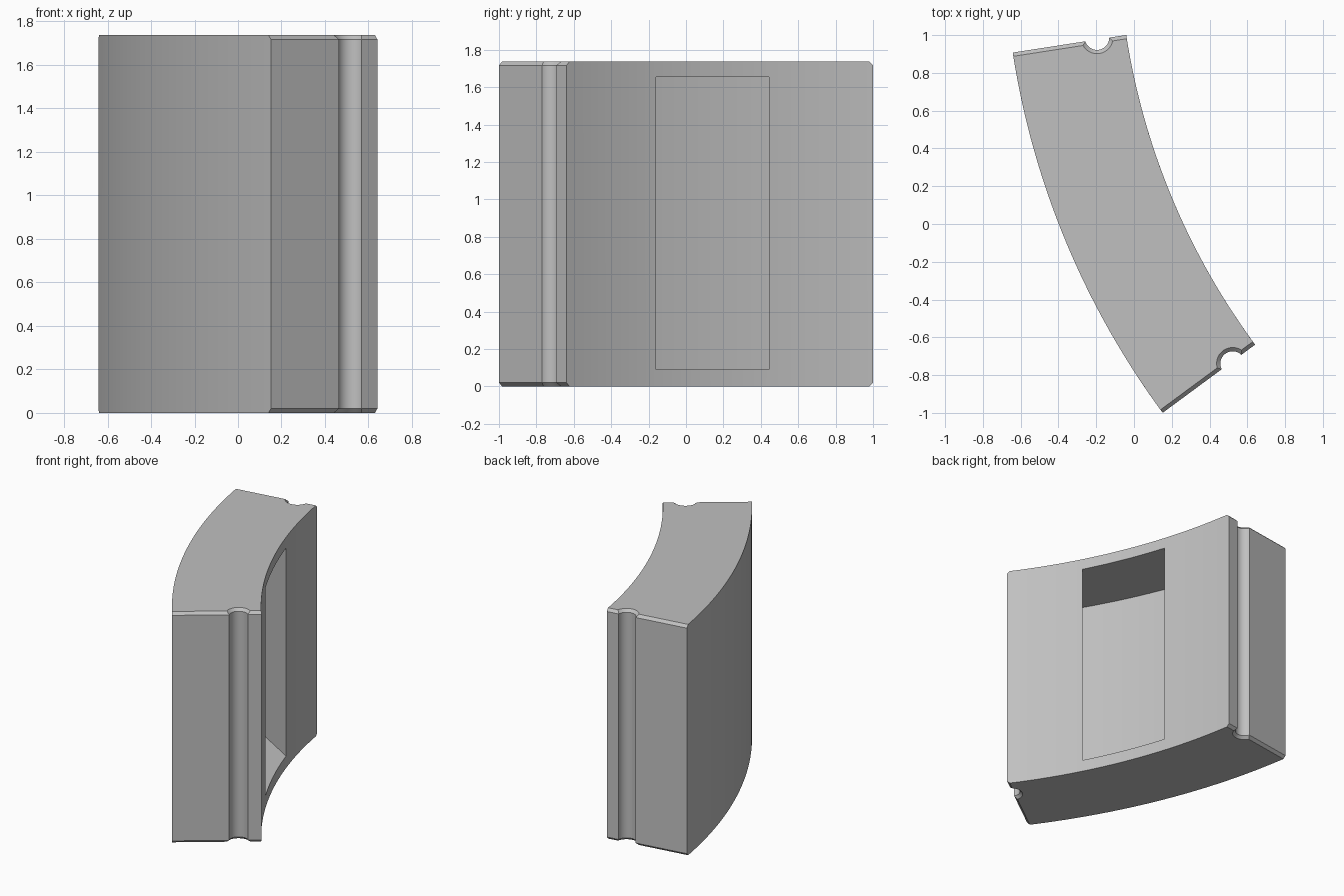
import bpy, bmesh, math
from mathutils import Vector

cube = bpy.data.objects.get("Cube")
if cube:
    bpy.data.objects.remove(cube, do_unlink=True)

CENTRE = Vector((3.637, 1.57))                  # axis of the curved block
R_IN, R_OUT = 3.722, 4.33
A_BACK, A_FRONT = math.radians(8.8), math.radians(36.4)
HEIGHT, BEVEL = 1.737, 0.02
GROOVE_R, GROOVE_POS, GROOVE_OUT = 0.065, 3.877, 0.01


def polar(r, a):
    return CENTRE - r * Vector((math.cos(a), math.sin(a)))


def arc(r, a, b, n):
    return [polar(r, a + (b - a) * i / n) for i in range(n + 1)]


def groove(angle, side, inset, n=20):
    """Round groove in an end face, listed from the outer to the inner side."""
    u = -Vector((math.cos(angle), math.sin(angle)))
    t = side * Vector((-u.y, u.x))
    r = GROOVE_R + inset
    start = math.asin((inset + GROOVE_OUT) / r)
    pts = []
    for i in range(n + 1):
        th = start + (math.pi - 2 * start) * i / n
        pts.append(CENTRE + u * (GROOVE_POS + r * math.cos(th))
                   + t * (r * math.sin(th) - GROOVE_OUT))
    return pts


def block_profile(inset):
    """Plan outline with both grooved ends moved inwards by inset."""
    def limits(r):
        d = math.asin(inset / r)
        return A_BACK + d, A_FRONT - d
    o0, o1 = limits(R_OUT)
    i0, i1 = limits(R_IN)
    return (arc(R_OUT, o0, o1, 48) + groove(A_FRONT, -1, inset)
            + arc(R_IN, i1, i0, 48) + groove(A_BACK, 1, inset)[::-1])


def loft(name, layers):
    """Stack outlines with equal point counts, and cap both ends."""
    bm = bmesh.new()
    rings = [[bm.verts.new((p.x, p.y, z)) for p in pts] for pts, z in layers]
    n = len(rings[0])
    for low, high in zip(rings, rings[1:]):
        for i in range(n):
            j = (i + 1) % n
            bm.faces.new((low[i], low[j], high[j], high[i]))
    bm.faces.new(rings[0][::-1])
    bm.faces.new(rings[-1])
    bmesh.ops.recalc_face_normals(bm, faces=bm.faces)
    mesh = bpy.data.meshes.new(name)
    bm.to_mesh(mesh)
    bm.free()
    obj = bpy.data.objects.new(name, mesh)
    bpy.context.collection.objects.link(obj)
    return obj


# Curved block with bevelled, grooved ends
full, small = block_profile(0), block_profile(BEVEL)
block = loft("curved_block", [(small, 0), (full, BEVEL),
                              (full, HEIGHT - BEVEL), (small, HEIGHT)])

grey = bpy.data.materials.new("plain grey")
grey.use_nodes = True
colour = (0.53, 0.53, 0.53, 1)
grey.diffuse_color = colour
grey.node_tree.nodes["Principled BSDF"].inputs["Base Color"].default_value = colour
block.data.materials.append(grey)

# Undercut pocket that opens on the concave side and widens inwards
a0, a1 = math.radians(17.6), math.radians(27.7)
pocket = ([polar(R_IN - 0.1, a0), polar(R_IN, a0)]
          + arc(4.23, math.radians(10.4), math.radians(34.8), 32)
          + [polar(R_IN, a1), polar(R_IN - 0.1, a1)])
cutter = loft("pocket_cutter", [(pocket, 0.09), (pocket, 1.655)])
cutter.data.materials.append(grey)
cutter.hide_render = True

# Cut the pocket, then smooth the curved walls
bpy.ops.object.select_all(action="DESELECT")
block.select_set(True)
bpy.context.view_layer.objects.active = block
cut = block.modifiers.new("pocket", "BOOLEAN")
cut.operation, cut.solver, cut.object = "DIFFERENCE", "EXACT", cutter
bpy.ops.object.modifier_apply(modifier=cut.name)
bpy.data.objects.remove(cutter, do_unlink=True)
bpy.ops.object.shade_smooth_by_angle(angle=math.radians(25))
